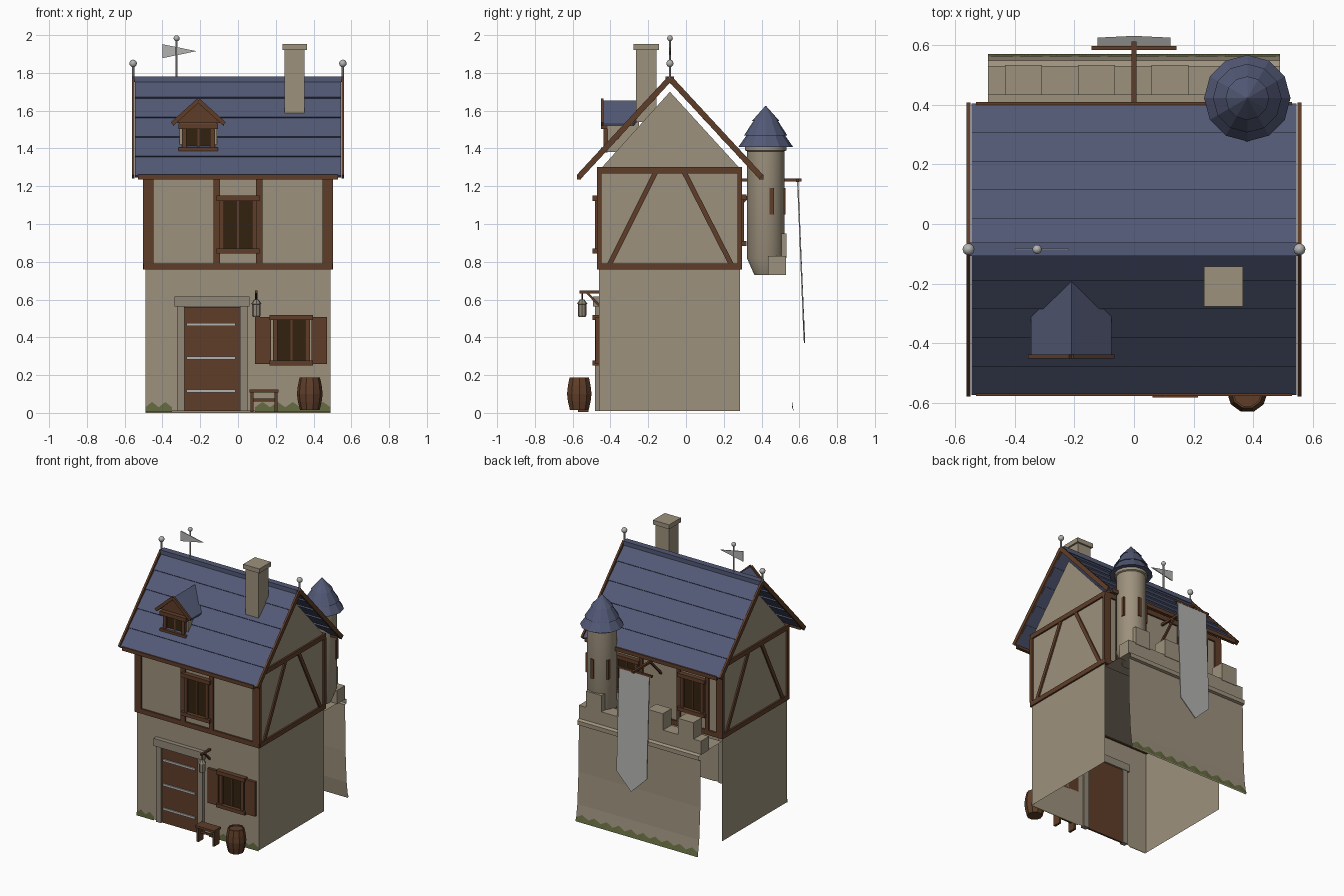
import bpy, bmesh, math
from mathutils import Vector

if "Cube" in bpy.data.objects:
    bpy.data.objects.remove(bpy.data.objects["Cube"])


def mat(name, r, g, b):
    m = bpy.data.materials.new(name)
    m.diffuse_color = (r, g, b, 1)
    m.use_nodes = True
    m.node_tree.nodes["Principled BSDF"].inputs["Base Color"].default_value = m.diffuse_color
    return m


PLASTER = mat("plaster", .34, .285, .205)
STONE = mat("trim stone", .285, .245, .185)
TIMBER = mat("timber", .115, .048, .022)
DARK = mat("dark glass", .034, .016, .005)
SLATE = mat("blue slate", .085, .1, .18)
MOSS = mat("moss", .13, .15, .052)
METAL = mat("pale metal", .45, .45, .44)
IRON = mat("dark iron", .03, .022, .018)


def mesh(name, verts, faces, m):
    me = bpy.data.meshes.new(name)
    me.from_pydata([tuple(v) for v in verts], [], faces)
    bm = bmesh.new()
    bm.from_mesh(me)
    bmesh.ops.recalc_face_normals(bm, faces=bm.faces)
    bm.to_mesh(me)
    bm.free()
    me.materials.append(m)
    ob = bpy.data.objects.new(name, me)
    bpy.context.collection.objects.link(ob)
    return ob


CUBE = [(0, 1, 3, 2), (4, 6, 7, 5), (0, 4, 5, 1), (2, 3, 7, 6), (0, 2, 6, 4), (1, 5, 7, 3)]


def box(name, x0, x1, y0, y1, z0, z1, m):
    return mesh(name, [(x, y, z) for x in (x0, x1) for y in (y0, y1) for z in (z0, z1)], CUBE, m)


def beam(name, p, q, w, h, m):
    """Square bar from p to q; w is its horizontal width, h its other thickness."""
    p, q = Vector(p), Vector(q)
    d = (q - p).normalized()
    side = d.cross(Vector((0, 0, 1)))
    side = side.normalized() if side.length > 1e-4 else Vector((1, 0, 0))
    up = side.cross(d)
    return mesh(name, [e + side * a * w / 2 + up * b * h / 2
                       for e in (p, q) for a in (-1, 1) for b in (-1, 1)], CUBE, m)


def lathe(name, prof, cx, cy, n, m, smooth=False):
    verts = [(cx + r * math.cos(2 * math.pi * i / n), cy + r * math.sin(2 * math.pi * i / n), z)
             for r, z in prof for i in range(n)]
    faces = [(k * n + i, k * n + (i + 1) % n, (k + 1) * n + (i + 1) % n, (k + 1) * n + i)
             for k in range(len(prof) - 1) for i in range(n)]
    faces += [tuple(range(n)), tuple(range((len(prof) - 1) * n, len(prof) * n))]
    ob = mesh(name, verts, faces, m)
    if smooth:
        bpy.context.view_layer.objects.active = ob
        ob.select_set(True)
        bpy.ops.object.shade_smooth_by_angle(angle=math.radians(35))
        ob.select_set(False)
    return ob


def ball(name, x, y, z, r, m):
    lathe(name, [(max(r * math.sin(math.pi * k / 6), .001), z - r * math.cos(math.pi * k / 6))
                 for k in range(7)], x, y, 10, m, True)


def moss(name, x0, x1, y0, y1, n):
    """Jagged strip of moss at the foot of a wall."""
    v, f = [], []
    for i in range(n + 1):
        x = x0 + (x1 - x0) * i / n
        v += [(x, y0, .005), (x, y1, .03 + .028 * (i % 2))]
        if i:
            f.append((2 * i - 2, 2 * i, 2 * i + 1, 2 * i - 1))
    mesh(name, v, f, MOSS)


def window(name, cx, y, s, hw, z0, z1):
    """Framed window on a wall at y; s is the outward direction."""
    def slab(part, x0, x1, d0, d1, a, b, m):
        ya, yb = sorted((y + s * d0, y + s * d1))
        box(name + part, x0, x1, ya, yb, a, b, m)
    slab("_glass", cx - hw, cx + hw, 0, .008, z0, z1, DARK)
    for e in (-1, 1):
        c = cx + e * hw
        slab("_jamb", c - .012, c + .012, 0, .022, z0, z1, TIMBER)
    slab("_mullion", cx - .005, cx + .005, 0, .012, z0, z1, TIMBER)
    slab("_head", cx - hw - .03, cx + hw + .03, 0, .034, z1 - .012, z1 + .016, TIMBER)
    slab("_sill", cx - hw - .03, cx + hw + .03, 0, .034, z0 - .016, z0 + .01, TIMBER)


X, YF, YB, YR = .49, -.46, .285, -.085

# Ground floor, open at the back and below
mesh("lower_walls", [(x, y, z) for z in (.01, .77) for x, y in ((X, YB), (X, YF), (-X, YF), (-X, YB))],
     [(0, 1, 5, 4), (1, 2, 6, 5), (2, 3, 7, 6)], PLASTER)
box("upper_walls", -X, X, YF, YB, .765, 1.29, PLASTER)

# Upper timber frame
for z, h in ((.775, .034), (1.285, .034)):
    for y in (YF, YB):
        box("wall_plate", -.5, .5, y - .012, y + .012, z - h / 2, z + h / 2, TIMBER)
for s in (-1, 1):
    for z in (.775, 1.285):
        beam("side_plate", (s * X, YF, z), (s * X, YB, z), .024, .034, TIMBER)
    for y in (YF, YB):
        box("corner_post", s * .475 - .027, s * .475 + .027, y - .012, y + .012, .79, 1.27, TIMBER)
    for a, b in ((-.405, -.16), (.24, -.01)):
        beam("side_brace", (s * X, a, .785), (s * X, b, 1.275), .02, .026, TIMBER)
    box("window_post", s * .113 - .017, s * .113 + .017, YF - .012, YF, .79, 1.27, TIMBER)
    # Gable wall
    mesh("gable", [(s * X, YF + .015, 1.3), (s * X, YB - .005, 1.3), (s * X, YR, 1.7)],
         [(0, 1, 2)], PLASTER)

# Windows
window("upper_window", 0, YF, -1, .085, .86, 1.135)
window("lower_window", .283, YF, -1, .085, .268, .503)
for c in (-.26, .27):
    window("back_window", c, YB, 1, .08, .9, 1.14)
    for e in (-1, 1):
        box("back_post", c + e * .115 - .014, c + e * .115 + .014, YB, YB + .012, .79, 1.27, TIMBER)
for x0, x1 in ((.09, .175), (.39, .472)):
    box("shutter", x0, x1, YF - .02, YF, .258, .508, TIMBER)

# Door with stone surround and metal straps
box("door", -.285, .01, YF - .008, YF + .005, .01, .56, TIMBER)
for x0, x1 in ((-.322, -.283), (.01, .052)):
    box("door_jamb", x0, x1, YF - .022, YF + .012, .01, .565, STONE)
box("door_lintel", -.335, .06, YF - .032, YF + .015, .562, .617, STONE)
for z in (.115, .29, .468):
    box("door_strap", -.272, -.012, YF - .016, YF - .006, z - .008, z + .008, METAL)

# Main roof: overlapping slate courses, eaves, bargeboards
for s, eave in ((-1, -.567), (1, .397)):
    lo, hi = Vector((0, eave, 1.25)), Vector((0, YR, 1.768))
    d = (hi - lo).normalized()
    nrm = Vector((0, -d.z * -s, abs(d.y))).normalized()
    for i in range(5):
        a = lo.lerp(hi, i / 5) + nrm * .006
        b = lo.lerp(hi, min(1, (i + 1.1) / 5)) - nrm * .004
        mesh("roof_course", [(x, *(p + nrm * t).yz) for x in (-.545, .545)
                             for p in (a, b) for t in (-.012, .004)], CUBE, SLATE)
    box("eave_beam", -.53, .53, eave - .01, eave + .012, 1.235, 1.262, TIMBER)
    for e in (-1, 1):
        beam("bargeboard", (e * .555, eave, 1.25), (e * .555, YR, 1.77), .014, .03, TIMBER)
beam("ridge_cap", (-.55, YR, 1.767), (.55, YR, 1.767), .045, .03, SLATE)
for s in (-1, 1):
    lathe("finial_rod", [(.006, 1.75), (.006, 1.84)], s * .555, YR, 8, METAL)
    ball("finial_ball", s * .555, YR, 1.85, .02, METAL)

# Weather vane
lathe("vane_rod", [(.006, 1.76), (.006, 1.98)], -.325, YR, 8, METAL)
ball("vane_ball", -.325, YR, 1.983, .016, METAL)
mesh("vane_flag", [(x, YR + t, z) for t in (-.003, .003)
                   for x, z in ((-.4, 1.878), (-.22, 1.915), (-.4, 1.952))],
     [(0, 1, 2), (3, 5, 4), (0, 3, 4, 1), (1, 4, 5, 2), (2, 5, 3, 0)], METAL)

# Chimney
box("chimney", .245, .352, -.265, -.155, 1.54, 1.93, PLASTER)
box("chimney_cap", .235, .365, -.277, -.142, 1.92, 1.952, PLASTER)

# Dormer
DX = -.21
box("dormer_body", DX - .1, DX + .1, -.415, -.25, 1.38, 1.54, PLASTER)
window("dormer_window", DX, -.415, -1, .075, 1.395, 1.515)
mesh("dormer_gable", [(DX - .115, -.425, 1.535), (DX + .115, -.425, 1.535), (DX, -.425, 1.645)],
     [(0, 1, 2)], TIMBER)
for s in (-1, 1):
    mesh("dormer_roof", [(DX + s * .135, -.44, 1.53 + t) for t in (-.012, 0)]
         + [(DX, -.44, 1.655 + t) for t in (-.012, 0)]
         + [(DX + s * .135, -.28, 1.53 + t) for t in (-.012, 0)]
         + [(DX, -.17, 1.655 + t) for t in (-.012, 0)], CUBE, SLATE)
    beam("dormer_bargeboard", (DX + s * .138, -.444, 1.53), (DX, -.444, 1.655), .014, .022, TIMBER)

# Rear rampart: open sheet flared at the foot, with moulding, walkway and parapet
prof = [(.565, 0), (.548, .12), (.535, .35), (.53, .69), (.548, .695), (.548, .725), (.53, .735), (YB, .735)]
mesh("rampart", [(x, y, z) for y, z in prof for x in (-X, X)],
     [(2 * i, 2 * i + 1, 2 * i + 3, 2 * i + 2) for i in range(len(prof) - 1)], PLASTER)
box("parapet", -X, X, .435, .53, .73, .83, PLASTER)
for c in (-.37, -.125, .12, .37):
    box("merlon", c - .062, c + .062, .433, .533, .82, .95, PLASTER)
moss("rampart_moss", -X, X, .57, .562, 20)
moss("front_moss_left", -.49, -.35, YF - .004, YF - .004, 4)
moss("front_moss_right", .09, .49, YF - .004, YF - .004, 10)

# Corner turret with tiered roof
TX, TY = .38, .422
lathe("turret", [(.06, .73), (.1, .82), (.1, 1.385), (.11, 1.39), (.11, 1.412)], TX, TY, 16, PLASTER, True)
lathe("turret_roof", [(.09, 1.41), (.145, 1.408), (.098, 1.475), (.115, 1.468), (.062, 1.55),
                      (.073, 1.545), (.002, 1.625)], TX, TY, 12, SLATE)
for deg in (20, 85, 150):
    c, s = math.cos(math.radians(deg)), math.sin(math.radians(deg))
    beam("turret_slit", (TX + c * .094, TY + s * .094, 1.05), (TX + c * .094, TY + s * .094, 1.19),
         .024, .024, TIMBER)

# Banner on its pole
beam("banner_pole", (0, YB, 1.232), (0, .612, 1.232), .016, .016, TIMBER)
beam("banner_bar", (-.142, .59, 1.23), (.142, .59, 1.23), .014, .014, TIMBER)
beam("banner_strut", (0, YB, 1.1), (0, .41, 1.23), .014, .014, TIMBER)
outline = [(-.122, .588, 1.225), (.122, .588, 1.225), (.122, .618, .49), (0, .624, .37), (-.122, .618, .49)]
mesh("banner", [(x, y + t, z) for t in (0, .007) for x, y, z in outline],
     [(0, 1, 2, 3, 4), (9, 8, 7, 6, 5)] + [(i, (i + 1) % 5, (i + 1) % 5 + 5, i + 5) for i in range(5)], METAL)

# Lantern on a bracket
beam("lantern_arm", (.097, YF, .64), (.097, -.565, .64), .014, .014, TIMBER)
beam("lantern_brace", (.097, YF, .57), (.097, -.525, .637), .012, .012, TIMBER)
lathe("lantern_hook", [(.004, .59), (.004, .64)], .097, -.55, 6, IRON)
lathe("lantern", [(.018, .508), (.022, .515), (.022, .575), (.028, .577), (.012, .6)], .097, -.55, 8, STONE)

# Bench
box("bench_seat", .062, .215, -.582, -.505, .108, .125, TIMBER)
for x in (.075, .202):
    box("bench_leg", x - .008, x + .008, -.572, -.515, .005, .11, TIMBER)
box("bench_rail", .075, .202, -.548, -.538, .06, .075, TIMBER)

# Barrel
lathe("barrel", [(.052, .015), (.063, .06), (.068, .1), (.063, .145), (.054, .187), (.047, .187), (.047, .178)],
      .38, -.565, 10, TIMBER)
